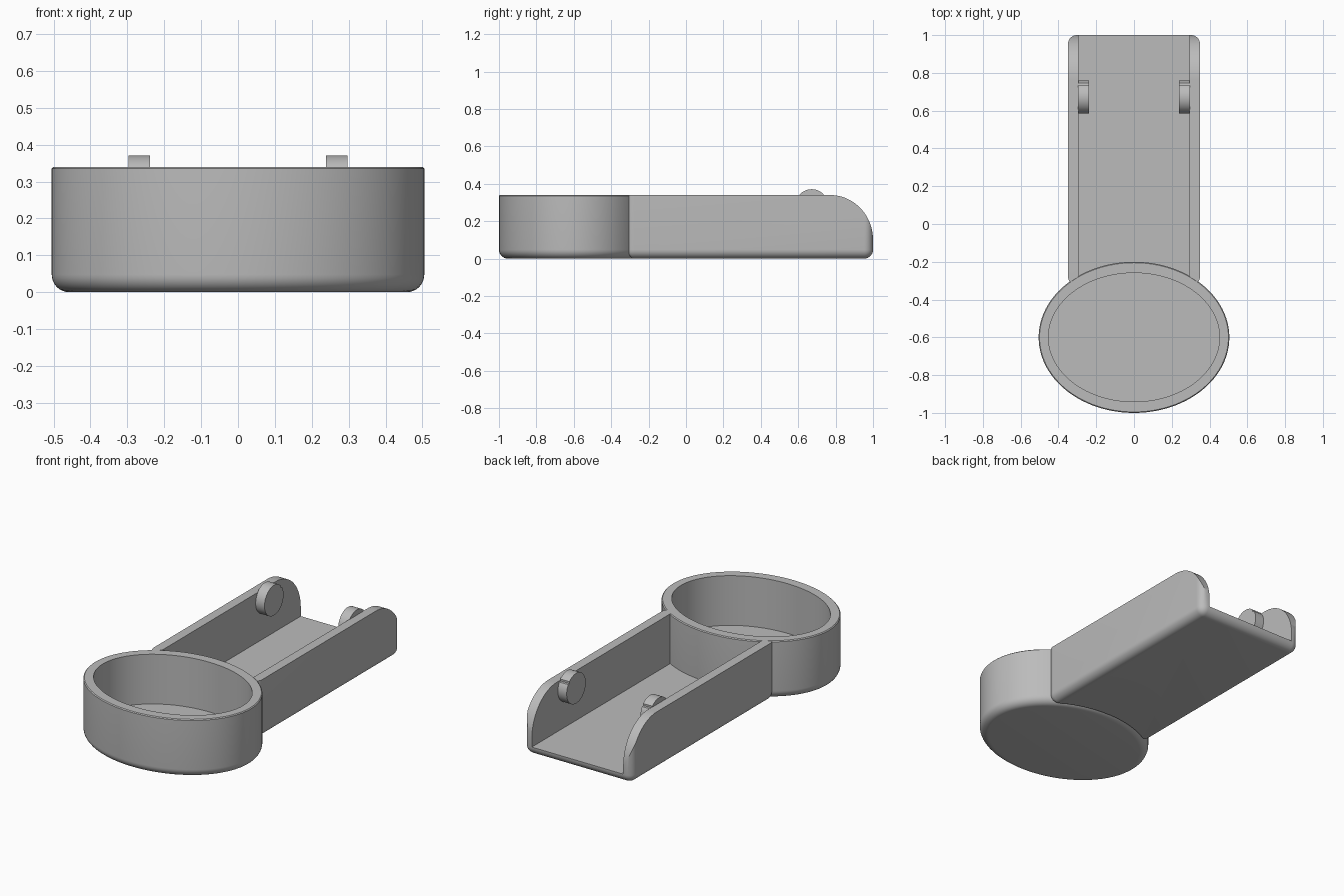
import bpy, bmesh
from math import sin, cos, pi, radians

if "Cube" in bpy.data.objects:
    bpy.data.objects.remove(bpy.data.objects["Cube"])

GREY = bpy.data.materials.new("plain grey")
GREY.use_nodes = True
GREY.diffuse_color = (0.5, 0.5, 0.5, 1)
GREY.node_tree.nodes["Principled BSDF"].inputs["Base Color"].default_value = (0.5, 0.5, 0.5, 1)

HEIGHT, FLOOR, FILLET = 0.34, 0.05, 0.048
CUP_Y, CUP_RX, CUP_RY = -0.6, 0.505, 0.4
SEGMENTS = 96


def add_object(name, bm):
    bmesh.ops.recalc_face_normals(bm, faces=bm.faces)
    mesh = bpy.data.meshes.new(name)
    bm.to_mesh(mesh)
    bm.free()
    mesh.materials.append(GREY)
    obj = bpy.data.objects.new(name, mesh)
    bpy.context.collection.objects.link(obj)
    return obj


def select(obj):
    bpy.ops.object.select_all(action='DESELECT')
    obj.select_set(True)
    bpy.context.view_layer.objects.active = obj


def smooth(obj):
    select(obj)
    bpy.ops.object.shade_smooth_by_angle(angle=radians(30))


def loft(name, rings):
    """Skin a stack of closed point rings and cap both ends."""
    bm = bmesh.new()
    loops = [[bm.verts.new(p) for p in ring] for ring in rings]
    n = len(loops[0])
    for a, b in zip(loops, loops[1:]):
        for i in range(n):
            j = (i + 1) % n
            bm.faces.new((a[i], a[j], b[j], b[i]))
    bm.faces.new(loops[0])
    bm.faces.new(loops[-1])
    return add_object(name, bm)


def ellipse(rx, ry, z):
    return [(rx * cos(2 * pi * i / SEGMENTS), CUP_Y + ry * sin(2 * pi * i / SEGMENTS), z)
            for i in range(SEGMENTS)]


def box(name, low, high, round_edges=False):
    bm = bmesh.new()
    bmesh.ops.create_cube(bm, size=1)
    for v in bm.verts:
        v.co = [(h if c > 0 else l) for c, l, h in zip(v.co, low, high)]
    if round_edges:  # every edge except the four at the top
        edges = [e for e in bm.edges if min(v.co.z for v in e.verts) < low[2] + 0.01]
        bmesh.ops.bevel(bm, geom=edges, offset=FILLET, segments=8, profile=0.5,
                        affect='EDGES')
    return add_object(name, bm)


def cut(obj, cutter):
    mod = obj.modifiers.new("cut", 'BOOLEAN')
    mod.operation, mod.solver, mod.object = 'DIFFERENCE', 'EXACT', cutter
    select(obj)
    bpy.ops.object.modifier_apply(modifier=mod.name)
    bpy.data.objects.remove(cutter)


# Oval cup: rounded base, thin wall, flat inner floor
profile = [(FILLET * (1 - sin(a)), FILLET * (1 - cos(a)))
           for a in (pi / 2 * i / 8 for i in range(9))]
profile += [(0, HEIGHT - 0.005), (0.005, HEIGHT)]
rings = [ellipse(CUP_RX - d, CUP_RY - d, z) for d, z in profile]
rings += [ellipse(0.453, 0.341, z) for z in (HEIGHT, FLOOR)]
smooth(loft("oval_cup", rings))

# Open channel tray with rounded outer edges
tray = box("channel_tray", (-0.35, -0.325, 0), (0.35, 1, HEIGHT), True)
cut(tray, box("channel_cutter", (-0.295, -2, FLOOR), (0.295, 2, 1)))

# Sweep the rear ends of the side walls down in a curve
curve = [(0.77 + 0.23 * sin(a), 0.1 + 0.24 * cos(a))
         for a in (pi / 2 * i / 24 for i in range(25))]
outline = [(0.77, 0.6)] + curve + [(1.2, 0.1), (1.2, 0.6)]
cut(tray, loft("rear_cutter", [[(x, y, z) for y, z in outline] for x in (-1, 1)]))

# Let the cup nest into the front of the tray
cut(tray, loft("cup_cutter", [ellipse(CUP_RX - 0.004, CUP_RY - 0.004, z) for z in (-1, 1)]))
smooth(tray)

# Round pivot pegs on the inside of the walls, each with a shallow notch
for side, label in ((1, "left"), (-1, "right")):
    disc = []
    for i in range(64):
        a = 2 * pi * i / 64
        r = 0.08 if i == 7 else 0.088
        disc.append((0.672 + r * cos(a), 0.283 + r * sin(a)))
    smooth(loft(label + "_pivot_peg",
                [[(side * x, y, z) for y, z in disc] for x in (0.238, 0.297)]))
